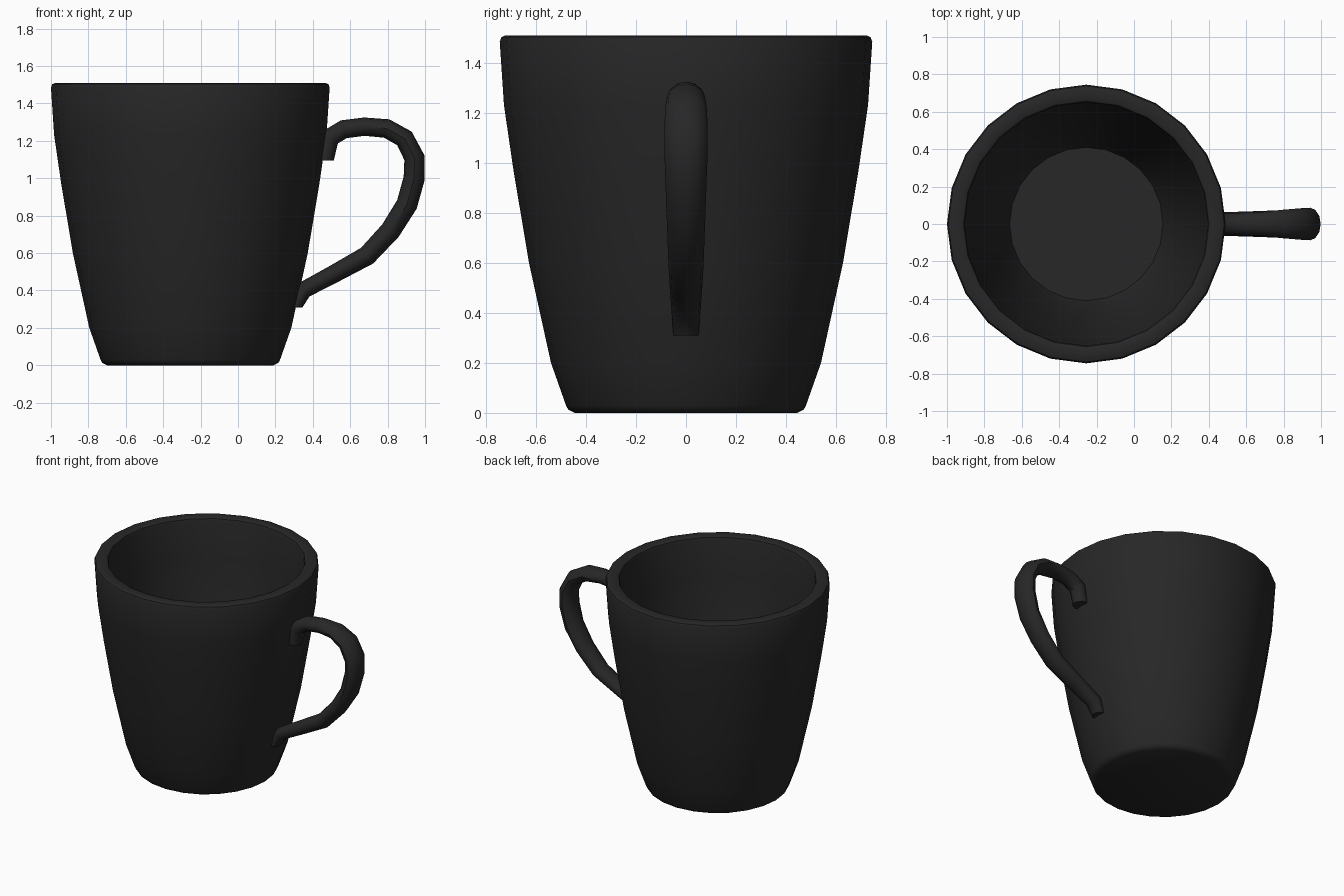
import bpy, bmesh
from math import sin, cos, tau, radians
from mathutils import Vector

if "Cube" in bpy.data.objects:
    bpy.data.objects.remove(bpy.data.objects["Cube"])

CX = -0.255   # axis of the cup
SIDES = 24

dark = bpy.data.materials.new("dark_glaze")
dark.diffuse_color = (0.02, 0.02, 0.02, 1)
dark.use_nodes = True
dark.node_tree.nodes["Principled BSDF"].inputs["Base Color"].default_value = dark.diffuse_color


def finish(name, bm):
    bmesh.ops.recalc_face_normals(bm, faces=bm.faces)
    mesh = bpy.data.meshes.new(name)
    bm.to_mesh(mesh)
    bm.free()
    obj = bpy.data.objects.new(name, mesh)
    bpy.context.collection.objects.link(obj)
    mesh.materials.append(dark)
    bpy.ops.object.select_all(action='DESELECT')
    obj.select_set(True)
    bpy.context.view_layer.objects.active = obj
    bpy.ops.object.shade_smooth_by_angle(angle=radians(40))
    return obj


def loft(name, rings):
    """Bridge equal rings of points and cap both ends."""
    bm = bmesh.new()
    loops = [[bm.verts.new(p) for p in ring] for ring in rings]
    n = len(loops[0])
    for a, b in zip(loops, loops[1:]):
        for i in range(n):
            j = (i + 1) % n
            bm.faces.new((a[i], a[j], b[j], b[i]))
    bm.faces.new(loops[0])
    bm.faces.new(loops[-1])
    return finish(name, bm)


# Cup: outer wall up, over the rim, inner wall down to the floor (radius, z)
profile = [(0.445, 0), (0.471, 0.013), (0.48, 0.03), (0.54, 0.2), (0.628, 0.6),
           (0.69, 0.97), (0.728, 1.23), (0.745, 1.485), (0.738, 1.503), (0.722, 1.51),
           (0.672, 1.51), (0.656, 1.503), (0.65, 1.485), (0.637, 1.23), (0.6, 0.97),
           (0.538, 0.6), (0.45, 0.2), (0.41, 0.1)]
loft("cup", [[(CX + r * cos(tau * i / SIDES), r * sin(tau * i / SIDES), z)
              for i in range(SIDES)] for r, z in profile])

# Handle: oval section swept along a path (x, z, half thickness, half width)
path = [(0.462, 1.095, 0.05, 0.055), (0.487, 1.215, 0.055, 0.058), (0.565, 1.262, 0.05, 0.06),
        (0.675, 1.276, 0.049, 0.064), (0.795, 1.266, 0.051, 0.076), (0.89, 1.213, 0.053, 0.084),
        (0.943, 1.11, 0.055, 0.087), (0.942, 1.0, 0.057, 0.085), (0.903, 0.86, 0.057, 0.08),
        (0.815, 0.72, 0.055, 0.075), (0.69, 0.586, 0.053, 0.07), (0.51, 0.487, 0.048, 0.064),
        (0.352, 0.403, 0.046, 0.058), (0.302, 0.31, 0.043, 0.05)]
centres = [Vector((x, 0, z)) for x, z, _, _ in path]
rings = []
for k, (x, z, thick, wide) in enumerate(path):
    tangent = (centres[min(k + 1, len(path) - 1)] - centres[max(k - 1, 0)]).normalized()
    if k in (0, len(path) - 1):          # the ends are cut level
        tangent = Vector((0, 0, 1 if k == 0 else -1))
    normal = Vector((-tangent.z, 0, tangent.x))
    rings.append([centres[k] + normal * thick * cos(tau * i / 12)
                  + Vector((0, wide * sin(tau * i / 12), 0)) for i in range(12)])
loft("handle", rings)
